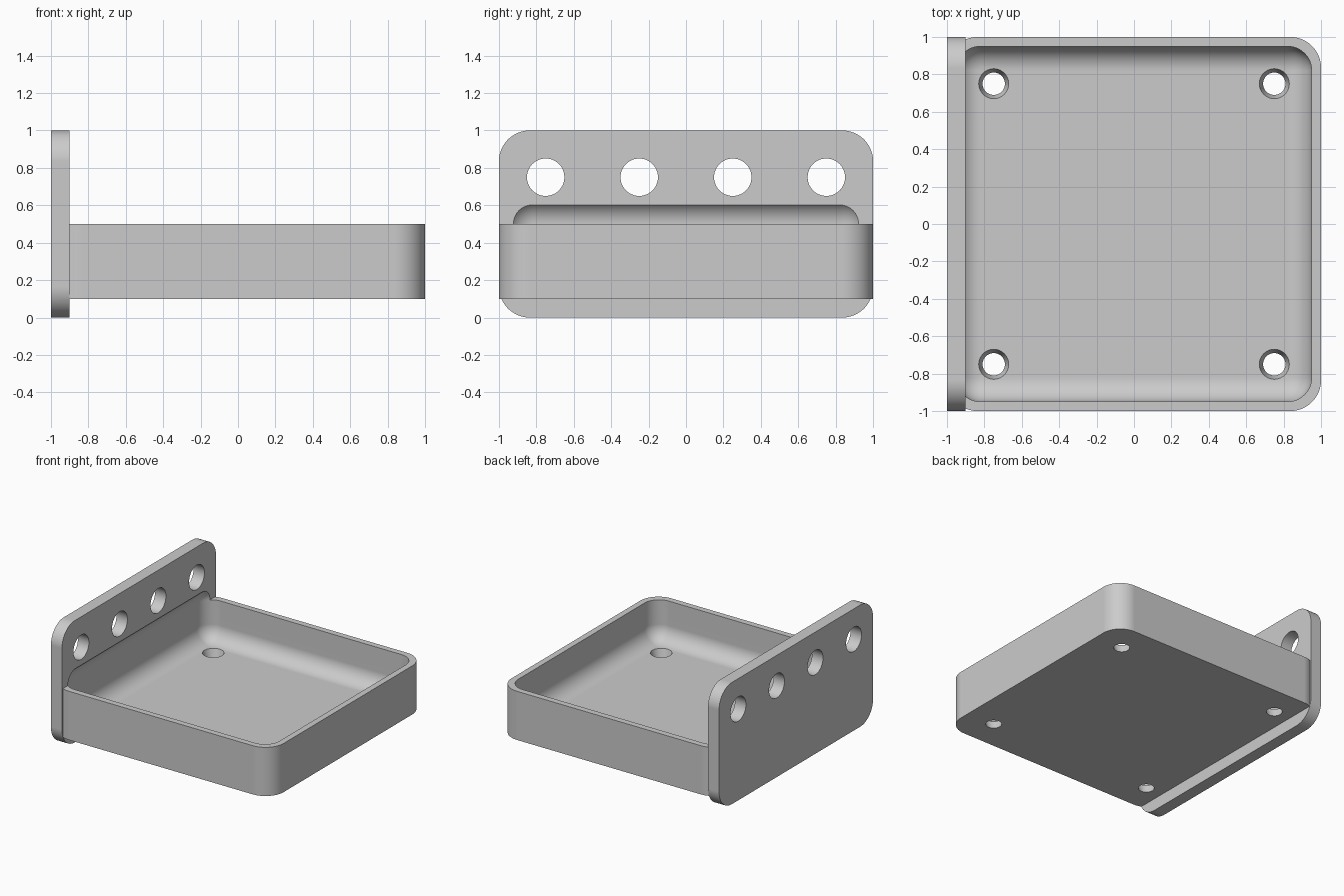
import bpy, bmesh, math
from mathutils import Matrix, Vector

if "Cube" in bpy.data.objects:
    bpy.data.objects.remove(bpy.data.objects["Cube"])

OUTER_R = 0.165   # corner radius of tray and plate
INNER_R = 0.13    # fillet radius of the hollow
FLOOR = 0.17      # top of the tray floor

grey = bpy.data.materials.new("plain grey")
grey.use_nodes = True
grey.diffuse_color = (0.6, 0.6, 0.6, 1)
grey.node_tree.nodes["Principled BSDF"].inputs["Base Color"].default_value = (0.6, 0.6, 0.6, 1)


def to_object(name, bm):
    bmesh.ops.recalc_face_normals(bm, faces=bm.faces)
    mesh = bpy.data.meshes.new(name)
    bm.to_mesh(mesh)
    bm.free()
    mesh.materials.append(grey)
    obj = bpy.data.objects.new(name, mesh)
    bpy.context.collection.objects.link(obj)
    return obj


def box(low, high):
    low, high = Vector(low), Vector(high)
    bm = bmesh.new()
    place = Matrix.Translation((low + high) / 2) @ Matrix.Diagonal((*(high - low), 1))
    bmesh.ops.create_cube(bm, size=1, matrix=place)
    return bm


def round_edges(bm, radius, axis=None):
    """Round all edges, or only those running along one axis."""
    edges = [e for e in bm.edges if axis is None
             or abs((e.verts[0].co - e.verts[1].co).normalized()[axis]) > 0.9]
    bmesh.ops.bevel(bm, geom=edges, offset=radius, offset_type='OFFSET',
                    segments=12, profile=0.5, affect='EDGES')


def combine(target, other, operation):
    mod = target.modifiers.new(operation, 'BOOLEAN')
    mod.operation = operation
    mod.solver = 'EXACT'
    mod.object = other
    bpy.context.view_layer.objects.active = target
    bpy.ops.object.modifier_apply(modifier=mod.name)
    bpy.data.objects.remove(other)


# Upright plate with rounded corners
bm = box((-1, -1, 0), (-0.9, 1, 1))
round_edges(bm, OUTER_R, axis=0)
shelf = to_object("tray_with_back_plate", bm)

# Tray block, ending inside the plate
bm = box((-1, -1, 0.1), (1, 1, 0.5))
round_edges(bm, OUTER_R, axis=2)
cut = bmesh.ops.bisect_plane(bm, geom=bm.verts[:] + bm.edges[:] + bm.faces[:],
                             plane_co=(-0.96, 0, 0), plane_no=(1, 0, 0), clear_inner=True)
bmesh.ops.holes_fill(bm, edges=[e for e in bm.edges if e.is_boundary])
combine(shelf, to_object("tray_block", bm), 'UNION')

# Hollow with rounded edges, biting slightly into the plate
bm = box((-0.95, -0.95, FLOOR), (0.95, 0.95, 0.63))
round_edges(bm, INNER_R)
combine(shelf, to_object("hollow_cutter", bm), 'DIFFERENCE')

# Round holes through the plate
bm = bmesh.new()
for y in (-0.75, -0.25, 0.25, 0.75):
    bmesh.ops.create_cone(bm, cap_ends=True, segments=48, radius1=0.1, radius2=0.1, depth=0.4,
                          matrix=Matrix.Translation((-0.95, y, 0.75))
                          @ Matrix.Rotation(math.pi / 2, 4, 'Y'))
combine(shelf, to_object("plate_hole_cutter", bm), 'DIFFERENCE')

# Tapered screw holes through the floor
bm = bmesh.new()
for x in (-0.75, 0.75):
    for y in (-0.75, 0.75):
        bmesh.ops.create_cone(bm, cap_ends=True, segments=40, radius1=0.054, radius2=0.086,
                              depth=0.11, matrix=Matrix.Translation((x, y, 0.135)))
combine(shelf, to_object("floor_hole_cutter", bm), 'DIFFERENCE')

# Smooth shading with crisp edges and flat large faces
for o in bpy.context.selected_objects:
    o.select_set(False)
shelf.select_set(True)
bpy.context.view_layer.objects.active = shelf
bpy.ops.object.shade_smooth_by_angle(angle=math.radians(30))
weighted = shelf.modifiers.new("flat_faces", 'WEIGHTED_NORMAL')
weighted.keep_sharp = True
